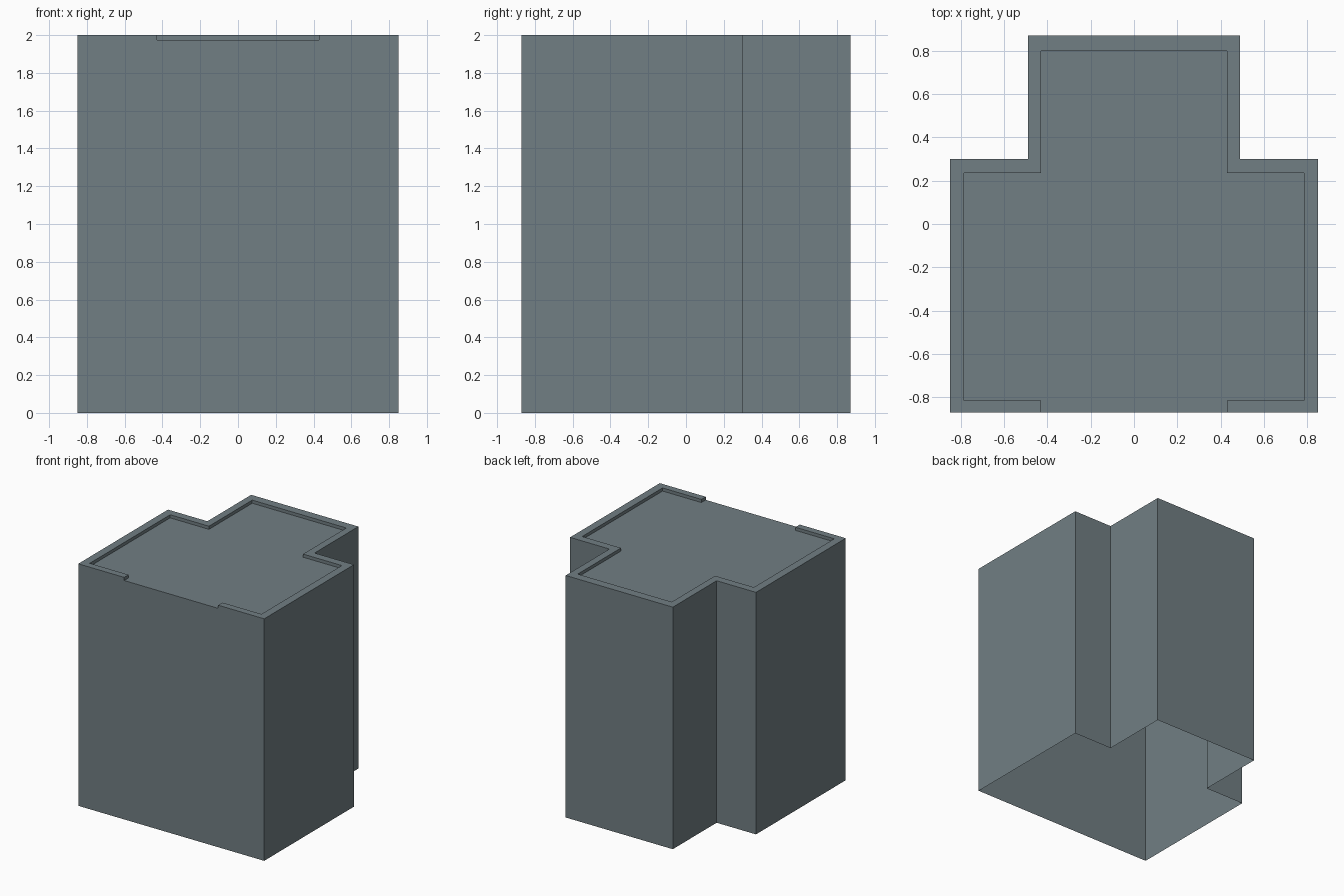
import bpy

cube = bpy.data.objects.get("Cube")
if cube:
    bpy.data.objects.remove(cube, do_unlink=True)

TOP, DECK = 2.0, 1.974          # parapet top and roof deck heights
FRONT, BACK, GAP = -0.872, 0.872, 0.43

mat = bpy.data.materials.new("blue grey")
mat.use_nodes = True
colour = (0.165, 0.21, 0.228, 1)
mat.diffuse_color = colour
mat.node_tree.nodes["Principled BSDF"].inputs["Base Color"].default_value = colour


def mirrored(half):
    """Continue a half path from the +x side round the back to the -x side."""
    return half + [(-x, y) for x, y in reversed(half)]


def at(path, z):
    return [(x, y, z) for x, y in path]


def strip(path, low, high):
    """Upright quads along an open path."""
    return [at([a, b], low) + at([b, a], high) for a, b in zip(path, path[1:])]


def build(name, polygons):
    """Flat-faced mesh from polygons, sharing equal corners."""
    index, faces = {}, []
    for poly in polygons:
        faces.append([index.setdefault(p, len(index)) for p in poly])
    mesh = bpy.data.meshes.new(name)
    mesh.from_pydata(list(index), [], faces)
    mesh.materials.append(mat)
    mesh.update()
    obj = bpy.data.objects.new(name, mesh)
    bpy.context.collection.objects.link(obj)
    return obj


# Plan outlines: T-shaped outer wall and inner line of the parapet
outer = mirrored([(0.85, FRONT), (0.85, 0.30), (0.49, 0.30), (0.49, BACK)])
inner = mirrored([(GAP, FRONT), (GAP, -0.815), (0.785, -0.815),
                  (0.785, 0.235), (GAP, 0.235), (GAP, 0.80)])

# Outer walls, open underneath, with the front wall notched at the parapet gap
notch = [(-GAP, FRONT, TOP), (-GAP, FRONT, DECK), (GAP, FRONT, DECK), (GAP, FRONT, TOP)]
front_wall = at([outer[-1], outer[0]], 0) + at([outer[0]], TOP) \
    + notch[::-1] + at([outer[-1]], TOP)
build("outer_walls", strip(outer, 0, TOP) + [front_wall])

# Roof deck running out to the front edge through the gap
build("roof_deck", [at(inner, DECK)])

# Parapet cap and its inner faces
cap = at(outer + inner[::-1], TOP)
build("parapet", [cap] + strip(inner[::-1], DECK, TOP))
